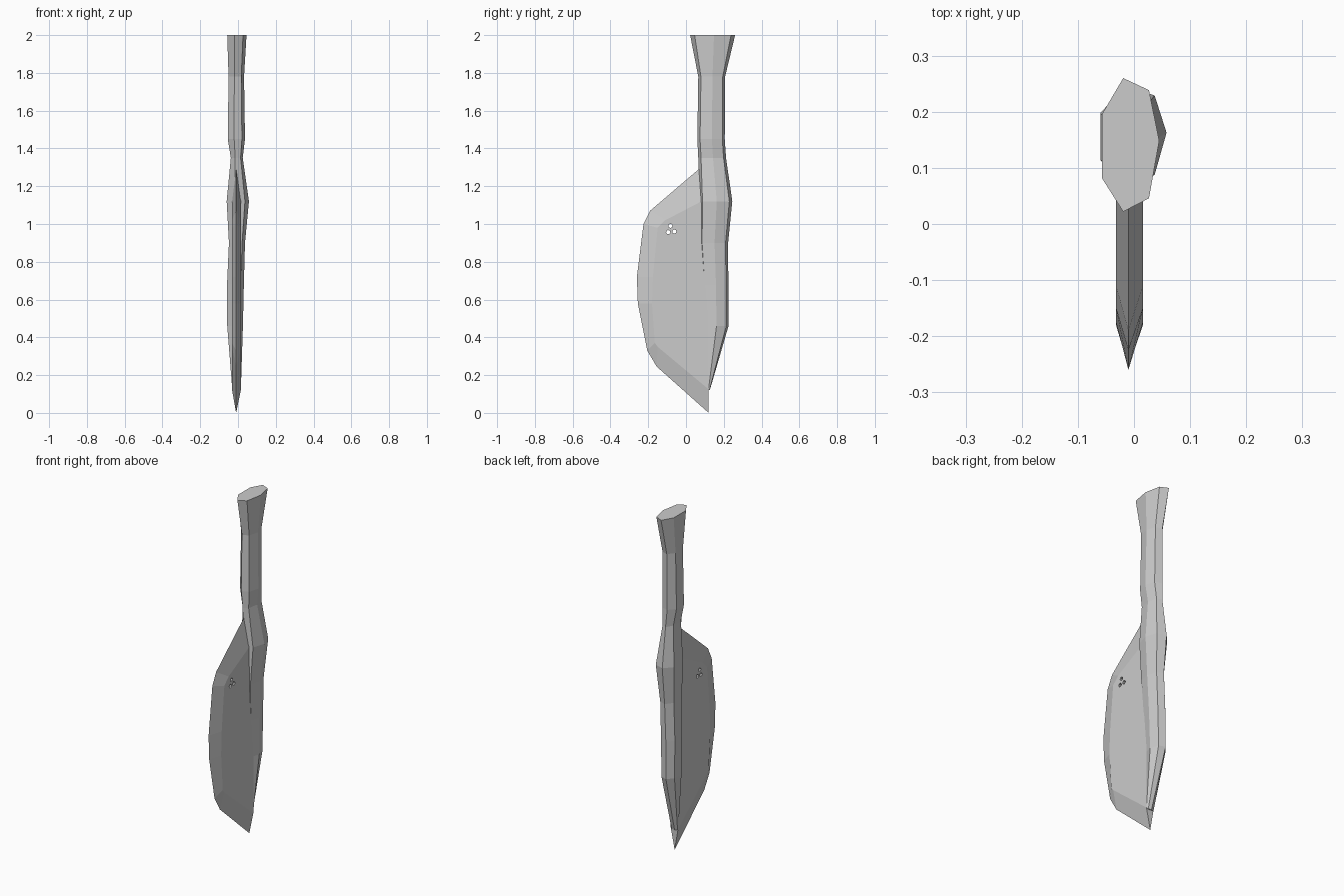
import bpy, bmesh, math
from mathutils import Matrix

cube = bpy.data.objects.get("Cube")
if cube:
    bpy.data.objects.remove(cube)

grey = bpy.data.materials.new("light grey")
grey.use_nodes = True
colour = (0.6, 0.6, 0.6, 1)
grey.diffuse_color = colour
grey.node_tree.nodes["Principled BSDF"].inputs["Base Color"].default_value = colour


def make_object(name, bm):
    bmesh.ops.recalc_face_normals(bm, faces=bm.faces)
    mesh = bpy.data.meshes.new(name)
    bm.to_mesh(mesh)
    bm.free()
    mesh.materials.append(grey)
    ob = bpy.data.objects.new(name, mesh)
    bpy.context.collection.objects.link(ob)
    return ob


def bridge(bm, a, b):
    for i in range(len(a)):
        j = (i + 1) % len(a)
        bm.faces.new((a[i], a[j], b[j], b[i]))


# Handle and spine: one seven-sided section, fitted to a box at each height
section = [(.37, 1), (0, .73), (0, .25), (.37, 0), (.82, .1), (1, .53), (.82, .91)]
boxes = [  # z, x min, x max, y min, y max
    (2.0, -.057, .045, .022, .26),
    (1.78, -.05, .032, .065, .207),
    (1.45, -.054, .037, .06, .205),
    (1.35, -.038, .025, .065, .212),
    (1.12, -.06, .058, .07, .245),
    (.9, -.048, .037, .07, .223),
    (.68, -.058, .031, .085, .224),
    (.46, -.057, .026, .09, .225),
    (.12, -.03, .015, .11, .126),
]
bm = bmesh.new()
rings = []
for z, x0, x1, y0, y1 in boxes:
    rings.append([bm.verts.new((x0 + u * (x1 - x0), y0 + v * (y1 - y0), z)) for u, v in section])
for a, b in zip(rings, rings[1:]):
    bridge(bm, a, b)
bm.faces.new(rings[0])
bm.faces.new(rings[-1])
make_object("handle_and_spine", bm)

# Blade: flat sides bevelled to a thin cutting edge
edge = [(.12, 0), (-.155, .245), (-.205, .33), (-.255, .58),
        (-.26, .72), (-.225, 1.0), (-.19, 1.07), (.12, 1.335)]
flat = [(.12, .125), (-.15, .35), (-.165, .37), (-.18, .58),
        (-.175, .72), (-.15, .98), (-.11, 1.02), (.12, 1.14)]
bm = bmesh.new()
rim = [bm.verts.new((-.01, y, z)) for y, z in edge]
for x in (-.032, .016):
    side = [bm.verts.new((x, y, z)) for y, z in flat]
    bm.faces.new(side)
    for i in range(len(rim) - 1):
        bm.faces.new((rim[i], rim[i + 1], side[i + 1], side[i]))
bmesh.ops.holes_fill(bm, edges=[e for e in bm.edges if e.is_boundary])
blade = make_object("blade", bm)

# Three small holes drilled through the blade
bm = bmesh.new()
for y, z in ((-.083, .99), (-.094, .957), (-.062, .96)):
    bmesh.ops.create_cone(bm, cap_ends=True, segments=8, radius1=.011, radius2=.011, depth=.2,
                          matrix=Matrix.Translation((-.01, y, z)) @ Matrix.Rotation(math.pi / 2, 4, 'Y'))
cutter = make_object("hole_cutter", bm)
cutter.hide_render = True
drill = blade.modifiers.new("holes", 'BOOLEAN')
drill.operation = 'DIFFERENCE'
drill.solver = 'EXACT'
drill.object = cutter
bpy.context.view_layer.objects.active = blade
bpy.ops.object.modifier_apply(modifier=drill.name)
bpy.data.objects.remove(cutter)
